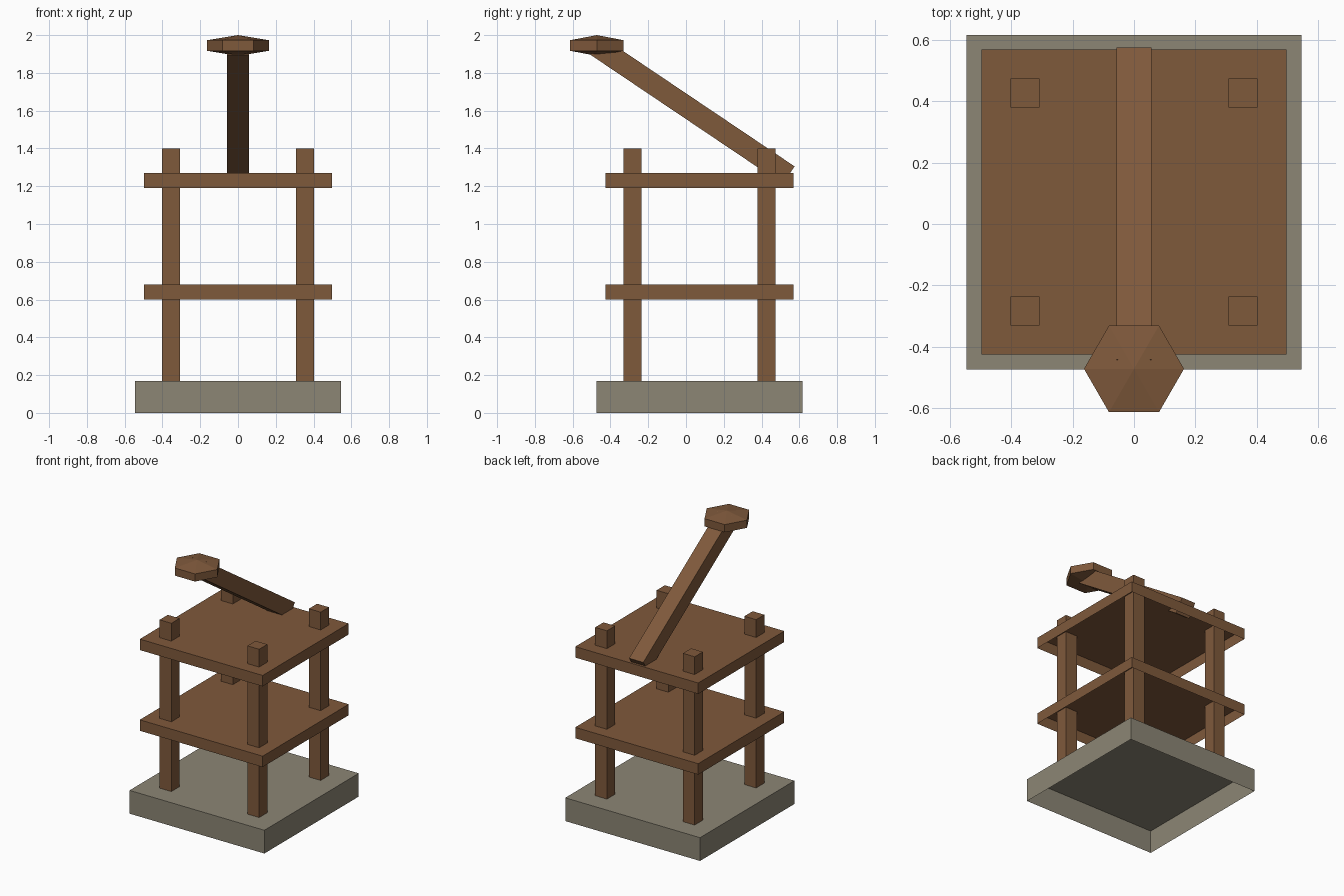
import bpy, bmesh, math
from mathutils import Matrix, Vector

if "Cube" in bpy.data.objects:
    bpy.data.objects.remove(bpy.data.objects["Cube"])


def material(name, rgb):
    m = bpy.data.materials.new(name)
    m.diffuse_color = (*rgb, 1)
    m.use_nodes = True
    m.node_tree.nodes["Principled BSDF"].inputs["Base Color"].default_value = m.diffuse_color
    return m


WOOD = material("brown wood", (0.212, 0.100, 0.044))
STONE = material("grey stone", (0.262, 0.238, 0.178))
CY = 0.071  # y centre of the frame


def finish(name, bm, mat):
    mesh = bpy.data.meshes.new(name)
    bm.normal_update()
    bm.to_mesh(mesh)
    bm.free()
    mesh.materials.append(mat)
    obj = bpy.data.objects.new(name, mesh)
    bpy.context.collection.objects.link(obj)
    return obj


def box(name, centre, size, mat, tilt=0.0, open_bottom=True):
    bm = bmesh.new()
    bmesh.ops.create_cube(bm, size=1)
    if open_bottom:
        bm.normal_update()
        bmesh.ops.delete(bm, geom=[f for f in bm.faces if f.normal.z < -0.5],
                         context='FACES')
    bm.transform(Matrix.Translation(centre) @ Matrix.Rotation(tilt, 4, 'X')
                 @ Matrix.Diagonal((*size, 1)))
    return finish(name, bm, mat)


# stone base, hollow underneath
box("stone_base", (0, CY, 0.085), (1.09, 1.09, 0.17), STONE)

# two platforms, hollow underneath
for name, z in (("lower_platform", 0.64), ("upper_platform", 1.23)):
    box(name, (0, CY + 0.001, z), (0.994, 0.994, 0.08), WOOD)

# four corner posts
for sx, side in ((-1, "left"), (1, "right")):
    for sy, end in ((-1, "front"), (1, "back")):
        box(f"{end}_{side}_post", (sx * 0.355, CY + 0.001 + sy * 0.355, 0.785),
            (0.095, 0.095, 1.23), WOOD)

# slanted beam, placed by the two ends of its upper edge
low, high, thick = Vector((0, 0.575, 1.305)), Vector((0, -0.442, 1.989)), 0.113
along = high - low
angle = math.atan2(along.z, -along.y)
under = Vector((0, -math.sin(angle), -math.cos(angle)))
box("slanted_beam", (low + high) / 2 + under * thick / 2,
    (0.115, along.length, thick), WOOD, tilt=-angle, open_bottom=False)

# six-sided head with shallow points above and below
bm = bmesh.new()
rings = []
for z in (1.917, 1.973):
    rings.append([bm.verts.new((0.163 * math.cos(i * math.pi / 3),
                                -0.472 + 0.163 * math.sin(i * math.pi / 3), z))
                  for i in range(6)])
bottom, top = bm.verts.new((0, -0.472, 1.89)), bm.verts.new((0, -0.472, 2.0))
lo, hi = rings
for i in range(6):
    j = (i + 1) % 6
    bm.faces.new((lo[i], lo[j], hi[j], hi[i]))
    bm.faces.new((hi[i], hi[j], top))
    bm.faces.new((lo[j], lo[i], bottom))
finish("hexagonal_head", bm, WOOD)
